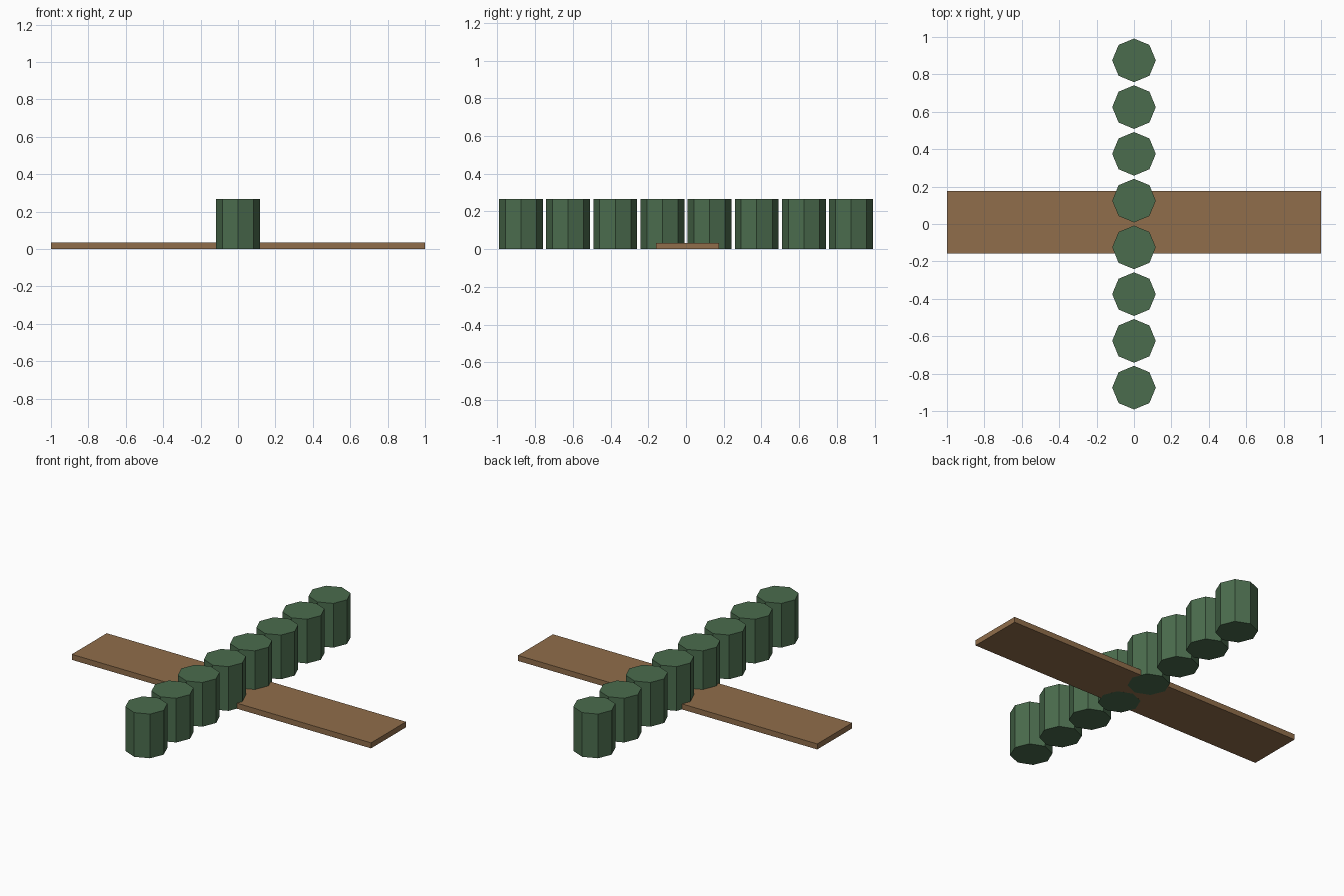
import bpy

if "Cube" in bpy.data.objects:
    bpy.data.objects.remove(bpy.data.objects["Cube"])


def material(name, color):
    m = bpy.data.materials.new(name)
    m.diffuse_color = color
    m.use_nodes = True
    m.node_tree.nodes["Principled BSDF"].inputs["Base Color"].default_value = m.diffuse_color
    return m


wood = material("wood", (0.28, 0.155, 0.07, 1))
green = material("green", (0.07, 0.15, 0.075, 1))

# Flat plank along x
bpy.ops.mesh.primitive_cube_add(size=1, location=(0, 0.0085, 0.0167))
plank = bpy.context.object
plank.name = "plank"
plank.scale = (2, 0.3333, 0.0333)
plank.data.materials.append(wood)

# Row of eight octagonal posts along y, corners on the axes
COUNT, SPACING, RADIUS, HEIGHT = 8, 0.25, 0.1165, 0.267
for i in range(COUNT):
    y = (i - (COUNT - 1) / 2) * SPACING
    bpy.ops.mesh.primitive_cylinder_add(
        vertices=8, radius=RADIUS, depth=HEIGHT, location=(0, y, HEIGHT / 2))
    post = bpy.context.object
    post.name = f"post_{i + 1}"
    post.data.materials.append(green)
